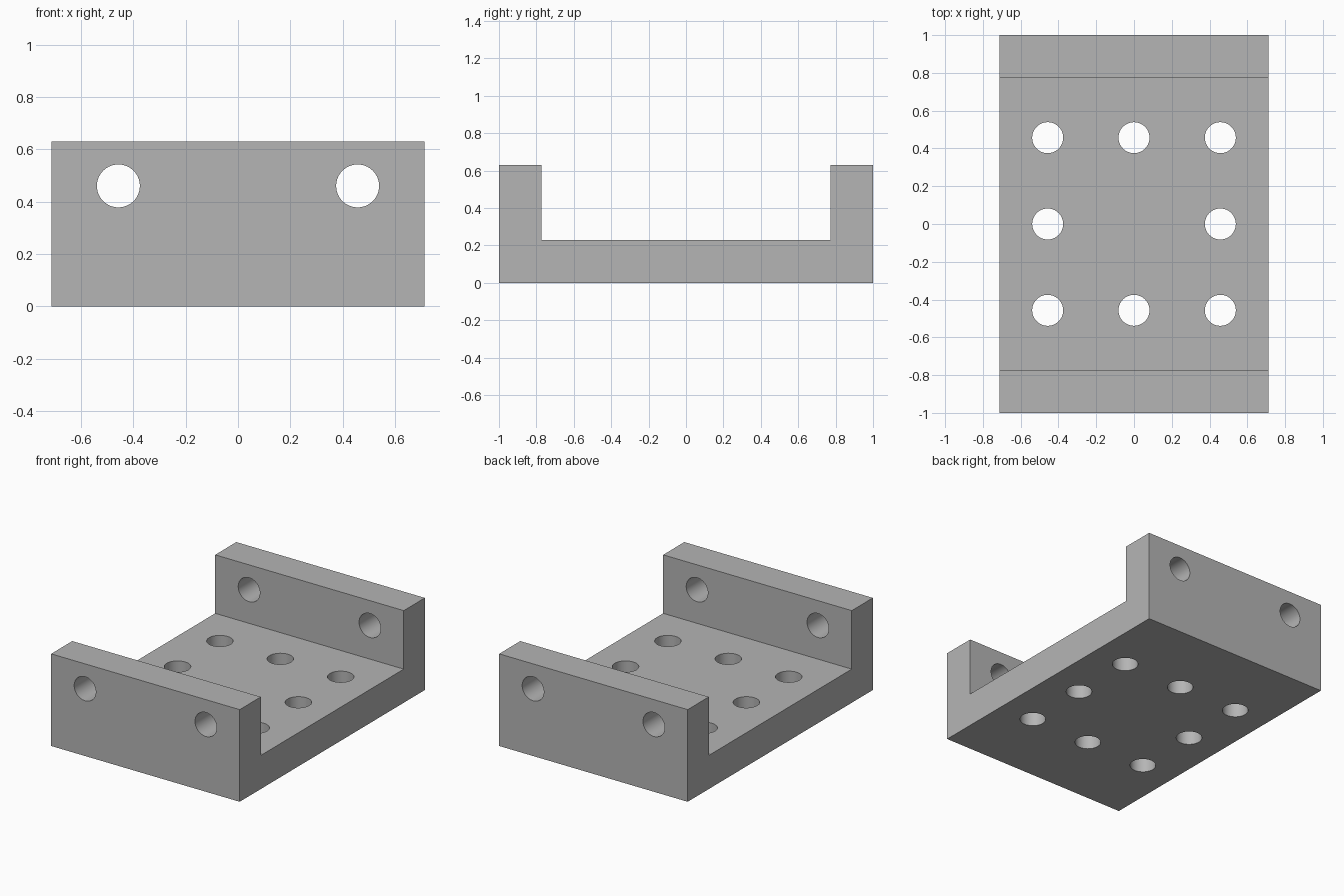
import bpy, bmesh, math
from mathutils import Matrix, Vector

if "Cube" in bpy.data.objects:
    bpy.data.objects.remove(bpy.data.objects["Cube"], do_unlink=True)

HALF_W, HALF_L = 0.713, 1.0
HEIGHT, FLOOR, INNER = 0.63, 0.23, 0.772
PITCH, RADIUS, BORE_Z = 0.457, 0.082, 0.46


def new_object(name, bm):
    bmesh.ops.recalc_face_normals(bm, faces=bm.faces)
    mesh = bpy.data.meshes.new(name)
    bm.to_mesh(mesh)
    bm.free()
    obj = bpy.data.objects.new(name, mesh)
    bpy.context.collection.objects.link(obj)
    return obj


def add_bore(bm, centre, depth, rotation=Matrix()):
    bmesh.ops.create_cone(bm, cap_ends=True, segments=64, radius1=RADIUS,
                          radius2=RADIUS, depth=depth,
                          matrix=Matrix.Translation(centre) @ rotation)


# Plain grey metal
metal = bpy.data.materials.new("grey metal")
metal.use_nodes = True
grey = (0.46, 0.46, 0.46, 1)
metal.diffuse_color = grey
metal.node_tree.nodes["Principled BSDF"].inputs["Base Color"].default_value = grey

# U-shaped channel: side profile extruded across the width
half = [(HALF_L, 0), (HALF_L, HEIGHT), (INNER, HEIGHT), (INNER, FLOOR)]
profile = half + [(-y, z) for y, z in reversed(half)]
bm = bmesh.new()
face = bm.faces.new([bm.verts.new((-HALF_W, y, z)) for y, z in profile])
extruded = bmesh.ops.extrude_face_region(bm, geom=[face])["geom"]
bmesh.ops.translate(bm, vec=Vector((2 * HALF_W, 0, 0)),
                    verts=[v for v in extruded if isinstance(v, bmesh.types.BMVert)])
bracket = new_object("channel_bracket", bm)
bracket.data.materials.append(metal)

# Bores: a ring of eight in the floor, and a pair through both walls
bm = bmesh.new()
for i in (-1, 0, 1):
    for j in (-1, 0, 1):
        if i or j:
            add_bore(bm, (i * PITCH, j * PITCH, FLOOR / 2), FLOOR + 0.1)
for side in (-1, 1):
    add_bore(bm, (side * PITCH, 0, BORE_Z), 2 * HALF_L + 0.2,
             Matrix.Rotation(math.pi / 2, 4, "X"))
cutter = new_object("hole_cutter", bm)
cutter.data.materials.append(metal)
cutter.hide_render = True

# Cut the bores, then discard the cutter
cut = bracket.modifiers.new("holes", "BOOLEAN")
cut.operation = "DIFFERENCE"
cut.solver = "EXACT"
cut.object = cutter
bpy.ops.object.select_all(action="DESELECT")
bracket.select_set(True)
bpy.context.view_layer.objects.active = bracket
bpy.ops.object.modifier_apply(modifier=cut.name)
bpy.data.objects.remove(cutter, do_unlink=True)
bpy.ops.object.shade_smooth_by_angle(angle=math.radians(30))
